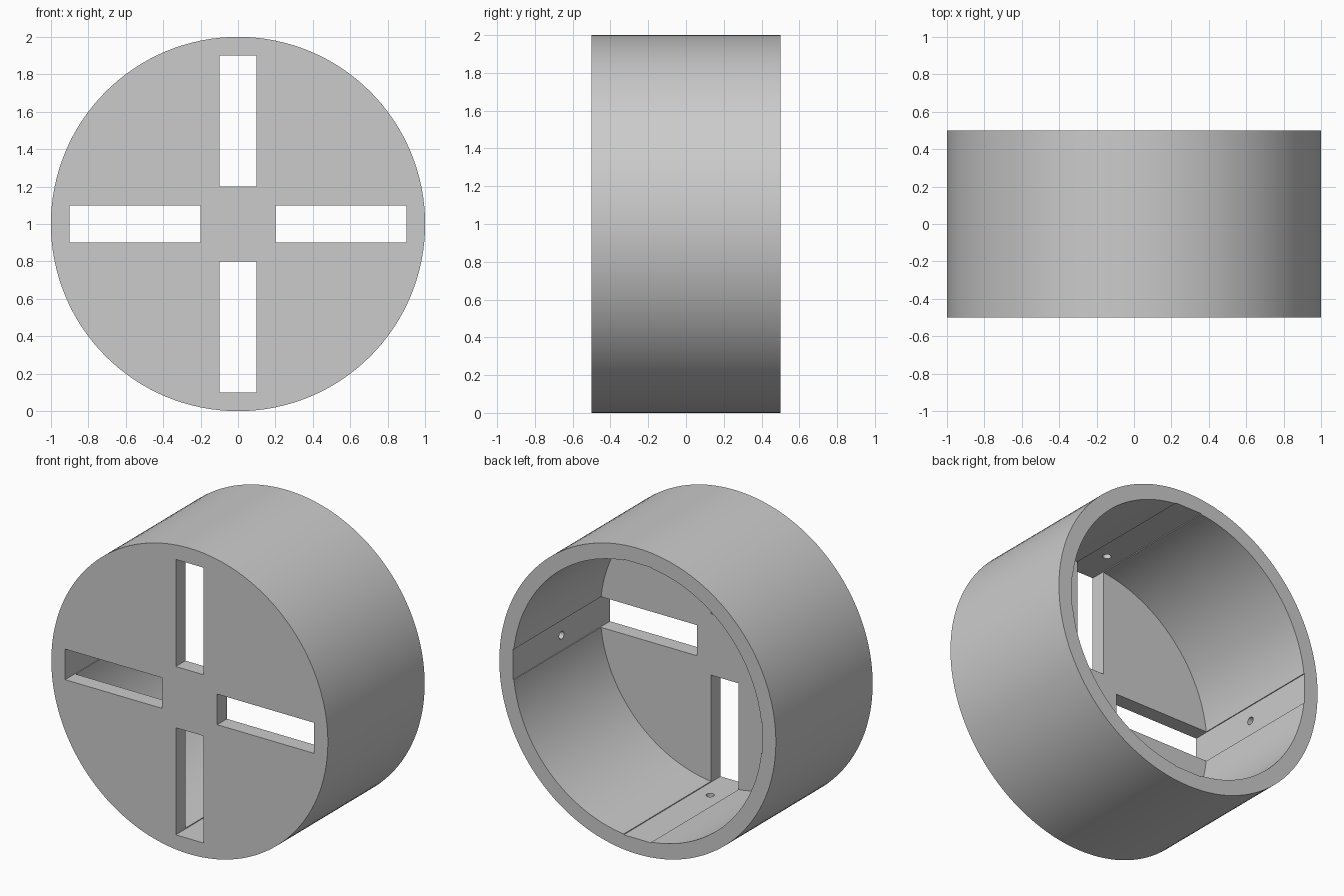
import bpy
import math
from mathutils import Matrix, Vector

cube = bpy.data.objects.get("Cube")
if cube:
    bpy.data.objects.remove(cube, do_unlink=True)

RADIUS, INNER, HALF_DEPTH, PLATE = 1.0, 0.9, 0.5, 0.1
CENTRE = Vector((0, 0, RADIUS))

grey = bpy.data.materials.new("plain grey")
grey.use_nodes = True
grey.diffuse_color = (0.6, 0.6, 0.6, 1)
grey.node_tree.nodes["Principled BSDF"].inputs["Base Color"].default_value = grey.diffuse_color


def finish(name, matrix):
    """Name the active object and bake a transform into its mesh."""
    obj = bpy.context.object
    obj.name = name
    obj.matrix_world = Matrix.Identity(4)
    obj.data.transform(matrix)
    obj.data.materials.append(grey)
    return obj


def cylinder(name, radius, depth, matrix, sides=128):
    bpy.ops.mesh.primitive_cylinder_add(vertices=sides, radius=radius, depth=depth)
    return finish(name, matrix)


def box(name, size, matrix):
    bpy.ops.mesh.primitive_cube_add(size=1)
    return finish(name, matrix @ Matrix.Diagonal((*size, 1)))


# Solid drum lying along y
along_y = Matrix.Rotation(math.radians(90), 4, "X")
drum = cylinder("drum_housing", RADIUS, 2 * HALF_DEPTH, Matrix.Translation(CENTRE) @ along_y)

# Cavity open at the back, leaving the front plate
cavity_depth = 2 * HALF_DEPTH
cavity_y = PLATE - HALF_DEPTH + cavity_depth / 2
cutters = [cylinder("cavity_cutter", INNER, cavity_depth,
                    Matrix.Translation(CENTRE + Vector((0, cavity_y, 0))) @ along_y)]

# Four slots running the full depth, each with a blind pin hole in the wall
for i in range(4):
    turn = Matrix.Translation(CENTRE) @ Matrix.Rotation(i * math.pi / 2, 4, "Y")
    cutters.append(box("slot_cutter", (0.2, 1.2, 0.7), turn @ Matrix.Translation((0, 0, 0.55))))
    hole_y = 0 if i % 2 else -0.25
    cutters.append(cylinder("pin_hole_cutter", 0.025, 0.15,
                            turn @ Matrix.Translation((0, hole_y, 0.875)), 24))

for cutter in cutters:
    cutter.hide_render = True
    cut = drum.modifiers.new(cutter.name, "BOOLEAN")
    cut.operation = "DIFFERENCE"
    cut.solver = "EXACT"
    cut.object = cutter

# Bake the cuts and discard the cutters
graph = bpy.context.evaluated_depsgraph_get()
result = bpy.data.meshes.new_from_object(drum.evaluated_get(graph))
drum.modifiers.clear()
drum.data = result
result.materials.clear()
result.materials.append(grey)
for cutter in cutters:
    bpy.data.objects.remove(cutter, do_unlink=True)

# Smooth round walls with sharp rims and slot edges
bpy.ops.object.select_all(action="DESELECT")
drum.select_set(True)
bpy.context.view_layer.objects.active = drum
bpy.ops.object.shade_smooth_by_angle(angle=math.radians(30))
